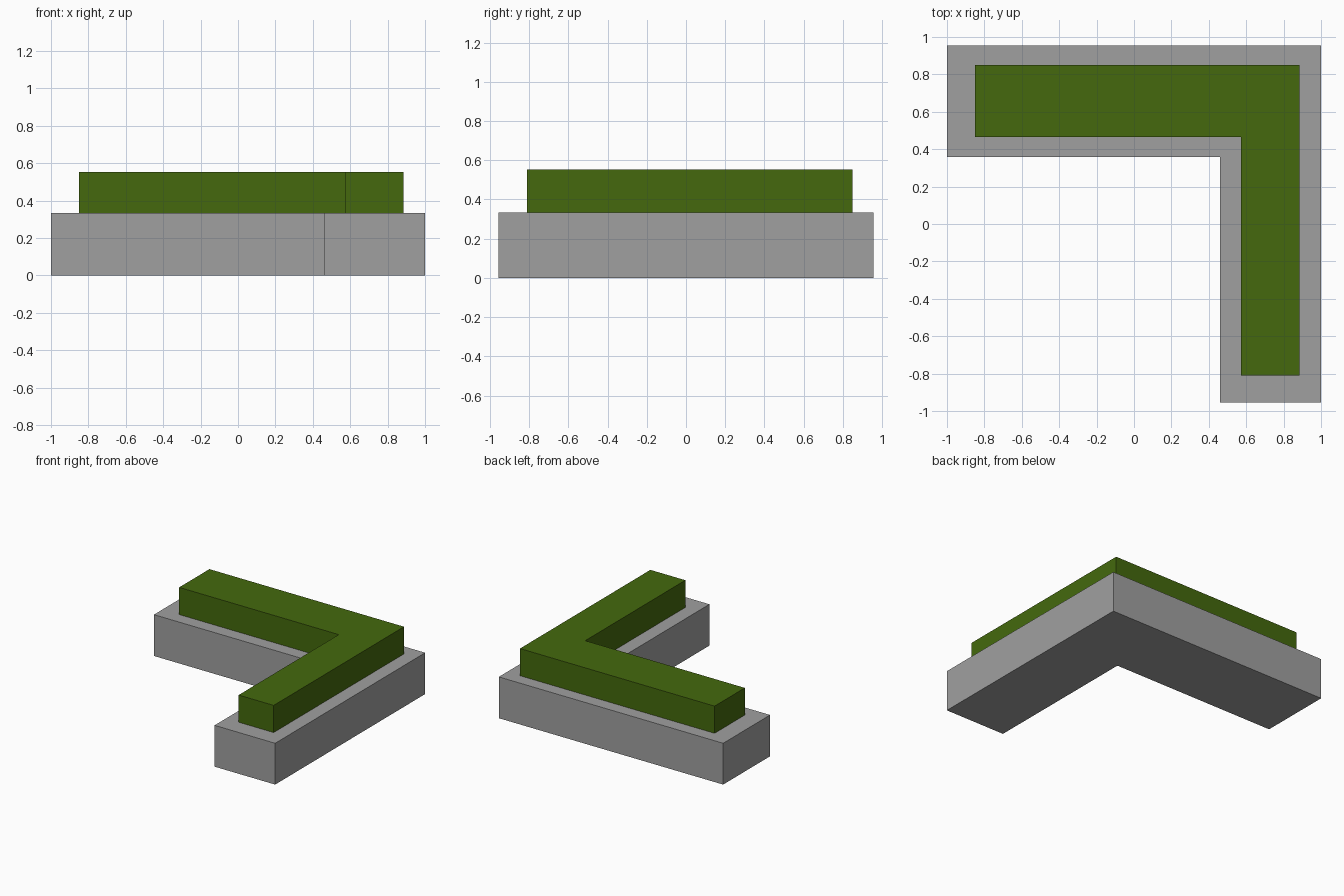
import bpy
import bmesh

if "Cube" in bpy.data.objects:
    bpy.data.objects.remove(bpy.data.objects["Cube"])


def material(name, rgb):
    m = bpy.data.materials.new(name)
    m.diffuse_color = (*rgb, 1.0)
    m.use_nodes = True
    m.node_tree.nodes["Principled BSDF"].inputs["Base Color"].default_value = m.diffuse_color
    return m


def l_block(name, x0, x1, y0, y1, inner_x, inner_y, z0, z1, mat):
    """Extruded L outline: one arm along the back, one down the right side."""
    outline = [(x0, inner_y), (inner_x, inner_y), (inner_x, y0),
               (x1, y0), (x1, y1), (x0, y1)]
    bm = bmesh.new()
    face = bm.faces.new([bm.verts.new((x, y, z0)) for x, y in outline])
    top = bmesh.ops.extrude_face_region(bm, geom=[face])["geom"]
    verts = [v for v in top if isinstance(v, bmesh.types.BMVert)]
    bmesh.ops.translate(bm, verts=verts, vec=(0, 0, z1 - z0))
    bmesh.ops.recalc_face_normals(bm, faces=bm.faces)
    mesh = bpy.data.meshes.new(name)
    bm.to_mesh(mesh)
    bm.free()
    mesh.materials.append(mat)
    obj = bpy.data.objects.new(name, mesh)
    bpy.context.collection.objects.link(obj)
    return obj


stone = material("stone_grey", (0.352, 0.352, 0.352))
leaf = material("hedge_green", (0.058, 0.141, 0.004))

# Stone planter base
l_block("planter_base", -1, 1, -0.955, 0.955, 0.46, 0.358, 0, 0.333, stone)
# Clipped hedge standing on the base
l_block("hedge", -0.85, 0.885, -0.81, 0.85, 0.573, 0.465, 0.333, 0.552, leaf)
